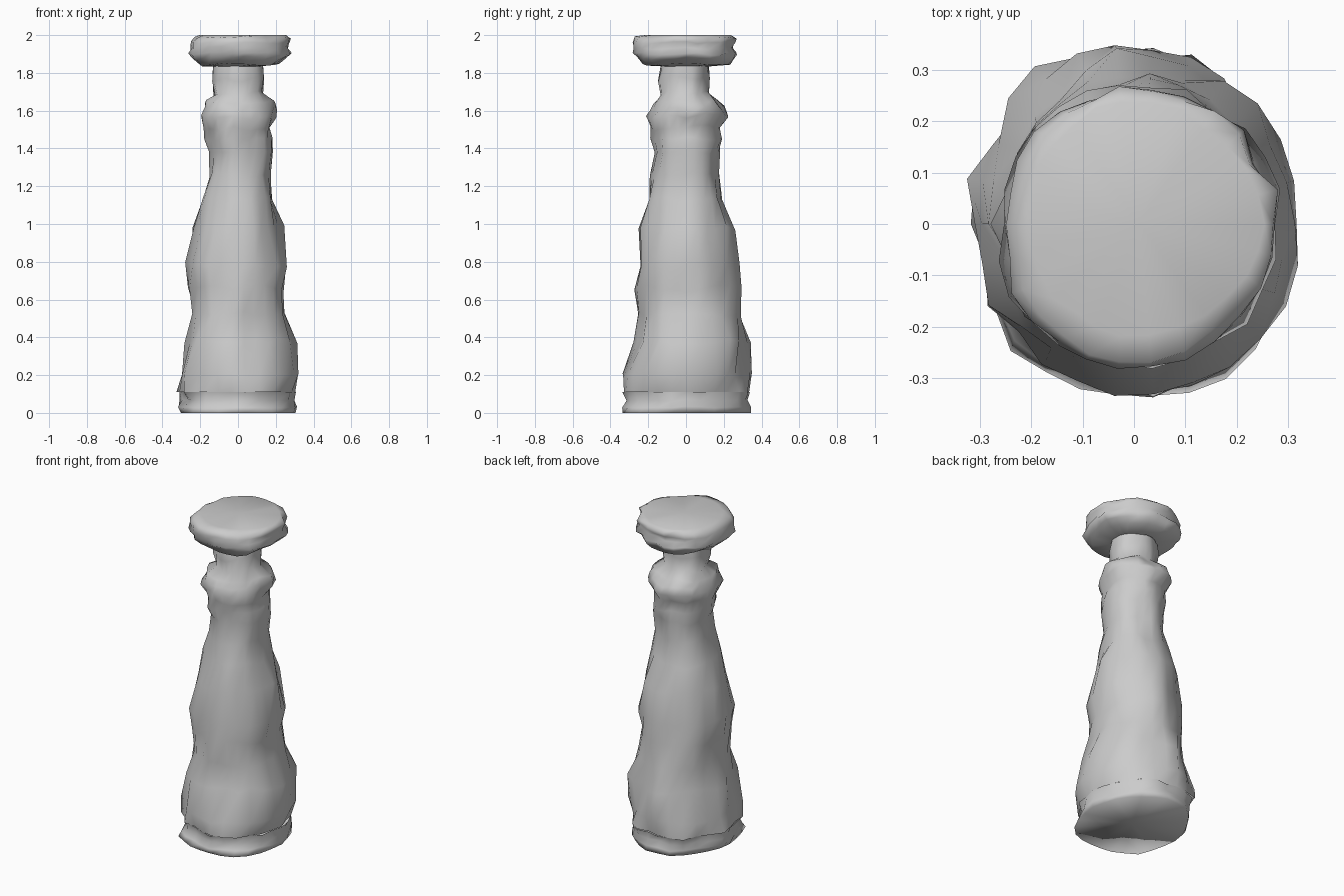
import bpy, bmesh, math, random
from mathutils import Vector, noise

if "Cube" in bpy.data.objects:
    bpy.data.objects.remove(bpy.data.objects["Cube"])

SIDES = 26
random.seed(4)

stone = bpy.data.materials.new("pale grey stone")
stone.diffuse_color = (0.6, 0.6, 0.6, 1)
stone.use_nodes = True
stone.node_tree.nodes["Principled BSDF"].inputs["Base Color"].default_value = stone.diffuse_color

# Rings from bottom to top: height, left, right, front and back reach
BASE = [
    (0.00, .31, .31, .36, .34), (0.03, .31, .31, .34, .34),
    (0.065, .30, .30, .31, .33), (0.11, .31, .305, .33, .34)]
COLUMN = [
    (0.11, .315, .31, .33, .345), (0.20, .31, .32, .33, .35),
    (0.38, .27, .30, .28, .33), (0.52, .25, .26, .26, .29),
    (0.66, .25, .25, .26, .29), (0.78, .26, .26, .25, .28),
    (0.98, .23, .23, .25, .25), (1.13, .19, .19, .20, .20),
    (1.26, .16, .17, .18, .17), (1.38, .155, .18, .175, .18),
    (1.45, .175, .18, .185, .19), (1.51, .18, .18, .18, .18),
    (1.57, .20, .21, .21, .23), (1.61, .185, .20, .19, .21),
    (1.65, .18, .19, .18, .18), (1.69, .13, .13, .13, .13),
    (1.77, .14, .14, .14, .13), (1.845, .13, .13, .13, .13)]
CAP = [
    (1.835, .13, .13, .13, .13), (1.845, .22, .23, .24, .24),
    (1.875, .25, .26, .28, .26), (1.90, .26, .29, .29, .28),
    (1.93, .25, .27, .28, .26), (1.96, .26, .28, .28, .27),
    (1.985, .24, .28, .27, .27), (2.00, .21, .25, .22, .24)]


def rough_lathe(name, rings, amount, stretch, jitter, rise, cap_low=False, cap_high=False):
    """Weathered ring stack; noise stretched along z gives long ridges."""
    bm = bmesh.new()
    loops = []
    for k, (z, left, right, front, back) in enumerate(rings):
        end = k in (0, len(rings) - 1)
        loop = []
        for i in range(SIDES):
            a = 2 * math.pi * i / SIDES
            c, s = math.cos(a), math.sin(a)
            x = c * (right if c > 0 else left)
            y = s * (back if s > 0 else front)
            p = Vector((x * 10, y * 10, z * 10 / stretch))
            f = 0.985 + amount * noise.noise(p) + random.uniform(-jitter, jitter)
            lift = 0 if end else rise * noise.noise(p + Vector((7, 3, 5)))
            loop.append(bm.verts.new((x * f, y * f, max(0, min(z + lift, 2)))))
        loops.append(loop)
    for low, high in zip(loops, loops[1:]):
        for i in range(SIDES):
            j = (i + 1) % SIDES
            bm.faces.new((low[i], low[j], high[j], high[i]))
    # Fan ends
    for use, loop, z in ((cap_low, loops[0], rings[0][0]), (cap_high, loops[-1], rings[-1][0])):
        if use:
            hub = bm.verts.new((0.01, 0, z))
            for i in range(SIDES):
                bm.faces.new((loop[i], loop[(i + 1) % SIDES], hub))
    bmesh.ops.recalc_face_normals(bm, faces=bm.faces)
    mesh = bpy.data.meshes.new(name)
    bm.to_mesh(mesh)
    bm.free()
    mesh.materials.append(stone)
    for poly in mesh.polygons:
        poly.use_smooth = True
    obj = bpy.data.objects.new(name, mesh)
    bpy.context.collection.objects.link(obj)
    return obj


rough_lathe("base", BASE, 0.10, 1.5, 0.03, 0.01, cap_low=True)
rough_lathe("column", COLUMN, 0.13, 1.5, 0.035, 0.03)
rough_lathe("cap", CAP, 0.11, 1, 0.025, 0.02, cap_high=True)
